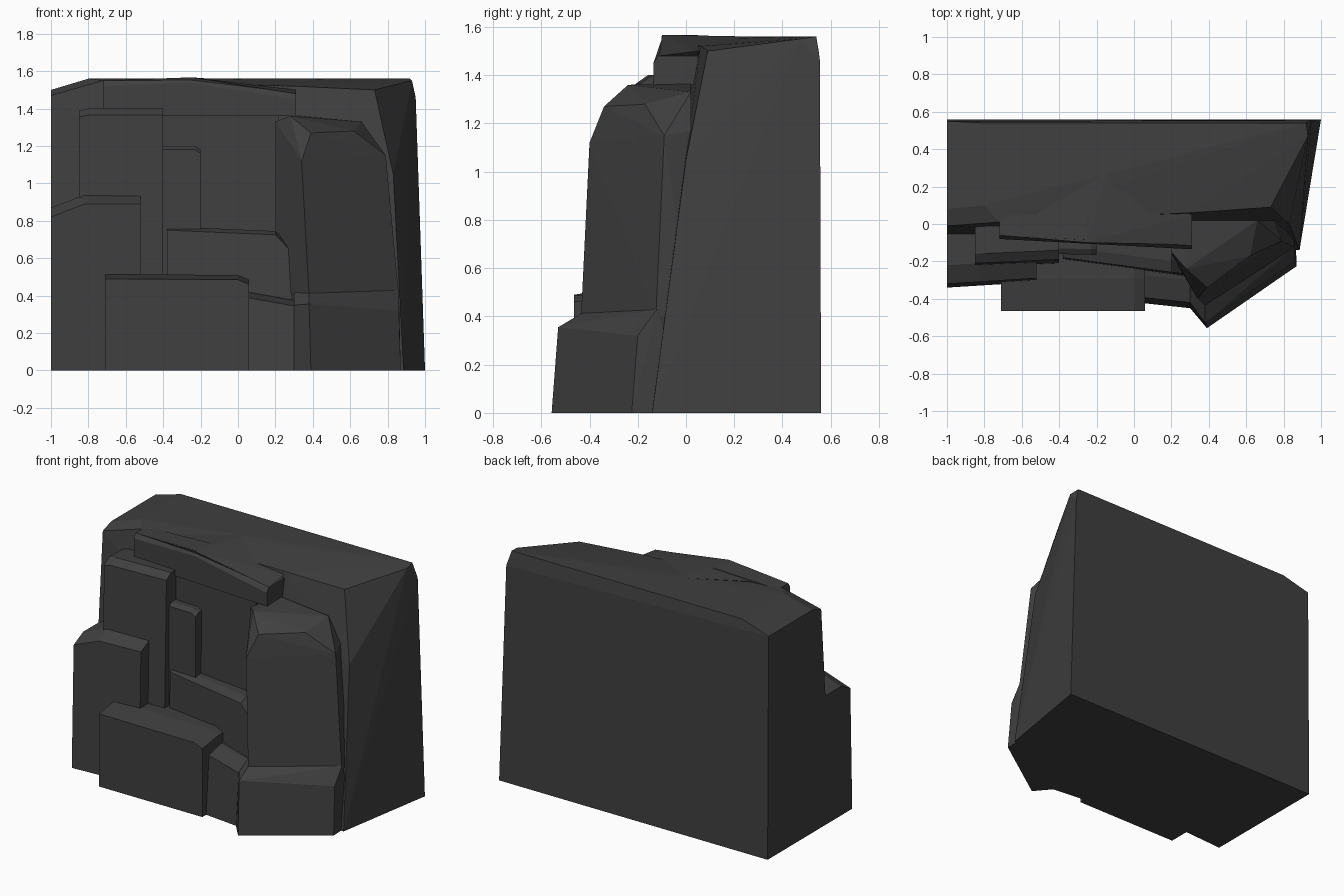
import bpy
import bmesh

cube = bpy.data.objects.get("Cube")
if cube:
    bpy.data.objects.remove(cube, do_unlink=True)

# One dark stone colour for every part
stone = bpy.data.materials.new("dark_stone")
stone.use_nodes = True
stone_colour = (0.05, 0.05, 0.05, 1)
stone.diffuse_color = stone_colour
shader = stone.node_tree.nodes["Principled BSDF"]
shader.inputs["Base Color"].default_value = stone_colour
shader.inputs["Roughness"].default_value = 0.9


def hull(name, points):
    """Make a flat-faced boulder: the convex hull of a few corner points."""
    bm = bmesh.new()
    for point in points:
        bm.verts.new(point)
    result = bmesh.ops.convex_hull(bm, input=bm.verts[:])
    loose = {item for item in result["geom_interior"] + result["geom_unused"]
             if isinstance(item, bmesh.types.BMVert)}
    bmesh.ops.delete(bm, geom=list(loose), context="VERTS")
    bmesh.ops.dissolve_limit(bm, angle_limit=0.02, verts=bm.verts[:], edges=bm.edges[:])
    bmesh.ops.recalc_face_normals(bm, faces=bm.faces[:])
    mesh = bpy.data.meshes.new(name)
    bm.to_mesh(mesh)
    bm.free()
    mesh.materials.append(stone)
    obj = bpy.data.objects.new(name, mesh)
    bpy.context.collection.objects.link(obj)
    return obj


def slab(name, crest, front_left, front_right, back, inset, drop, foot=0.0, base=0.0):
    """Upright slab: crest is its (x, z) top line, and the front edge is chamfered."""
    left, right = crest[0][0], crest[-1][0]
    points = []
    for x, z in crest:
        front = front_left + (front_right - front_left) * (x - left) / (right - left)
        points += [(x, back, z), (x, front + inset, z), (x, front, z - drop)]
    for x, front in ((left, front_left), (right, front_right)):
        points += [(x, back, base), (x, front - foot, base)]
    return hull(name, points)


# Main cliff mass, with a flared foot and a chipped top corner
hull("cliff_body", [
    (-1, .56, 0), (1, .56, 0), (.885, -.14, 0), (-1, -.12, 0),
    (.95, .555, .6), (.95, .555, 1.46), (.93, .47, 1.55), (.92, .54, 1.56),
    (.73, .09, 1.5), (.83, 0, 1.05), (.3, .06, 1.52),
    (-1, .55, 1.5), (-1, .08, 1.5), (-1, -.01, 1.47), (-.72, .01, 1.55),
    (-.8, .54, 1.56), (-.8, .1, 1.56),
])

# Overhanging upper face, slightly proud of the cliff top
slab("upper_face", [(-.72, 1.55), (-.25, 1.567), (.31, 1.48)],
     -.08, -.135, .05, .02, .03, base=1.36)
slab("upper_wall", [(-.72, 1.5), (.22, 1.45)], -.07, -.12, .05, 0, 0, foot=.02)
hull("summit_ridge", [
    (-.72, -.06, 1.55), (-.25, -.1, 1.567), (.31, -.11, 1.48),
    (-.15, .27, 1.56), (.31, .05, 1.5), (-.5, .02, 1.5), (.2, .05, 1.4),
])

# Stepped columns on the left
slab("tall_left_column", [(-.85, 1.39), (-.8, 1.4), (-.4, 1.4)],
     -.21, -.19, -.01, .05, .035, foot=.03)
slab("low_left_column", [(-1, .87), (-.82, .94), (-.52, .94)],
     -.32, -.29, -.02, .1, .05, foot=.02)
slab("narrow_column", [(-.42, 1.2), (-.23, 1.2), (-.2, 1.18)],
     -.16, -.165, -.04, .03, .02)

# Ledges stepping down the middle
slab("middle_ledge", [(-.38, .77), (.2, .745), (.29, .65)],
     -.18, -.27, -.06, .06, .02, foot=.02)
slab("base_block", [(-.71, .515), (-.4, .512), (0, .51), (.06, .485)],
     -.465, -.465, -.1, .17, .025)
slab("base_step", [(.02, .425), (.3, .375)], -.39, -.42, -.1, .12, .03, foot=.03)

# Right buttress: broad foot and tapering shaft
hull("buttress_foot", [
    (.3, -.45, 0), (.39, -.557, 0), (.87, -.225, 0), (.86, 0, 0), (.3, 0, 0),
    (.3, -.42, .35), (.38, -.53, .355), (.86, -.2, .32),
    (.3, -.3, .42), (.38, -.43, .415), (.86, -.12, .43), (.8, 0, .43), (.3, 0, .42),
])
hull("buttress_shaft", [
    (.3, -.3, .35), (.38, -.435, .4), (.86, -.125, .4), (.84, .02, .4), (.3, 0, .35),
    (.2, -.16, .75), (.2, 0, .75), (.34, -.4, 1.12), (.79, -.09, 1.15),
    (.2, -.15, 1.33), (.28, -.24, 1.36), (.39, -.34, 1.27), (.62, -.17, 1.28),
    (.66, .02, 1.33), (.3, .02, 1.365), (.75, .02, 1.17), (.2, .02, 1.33),
])
